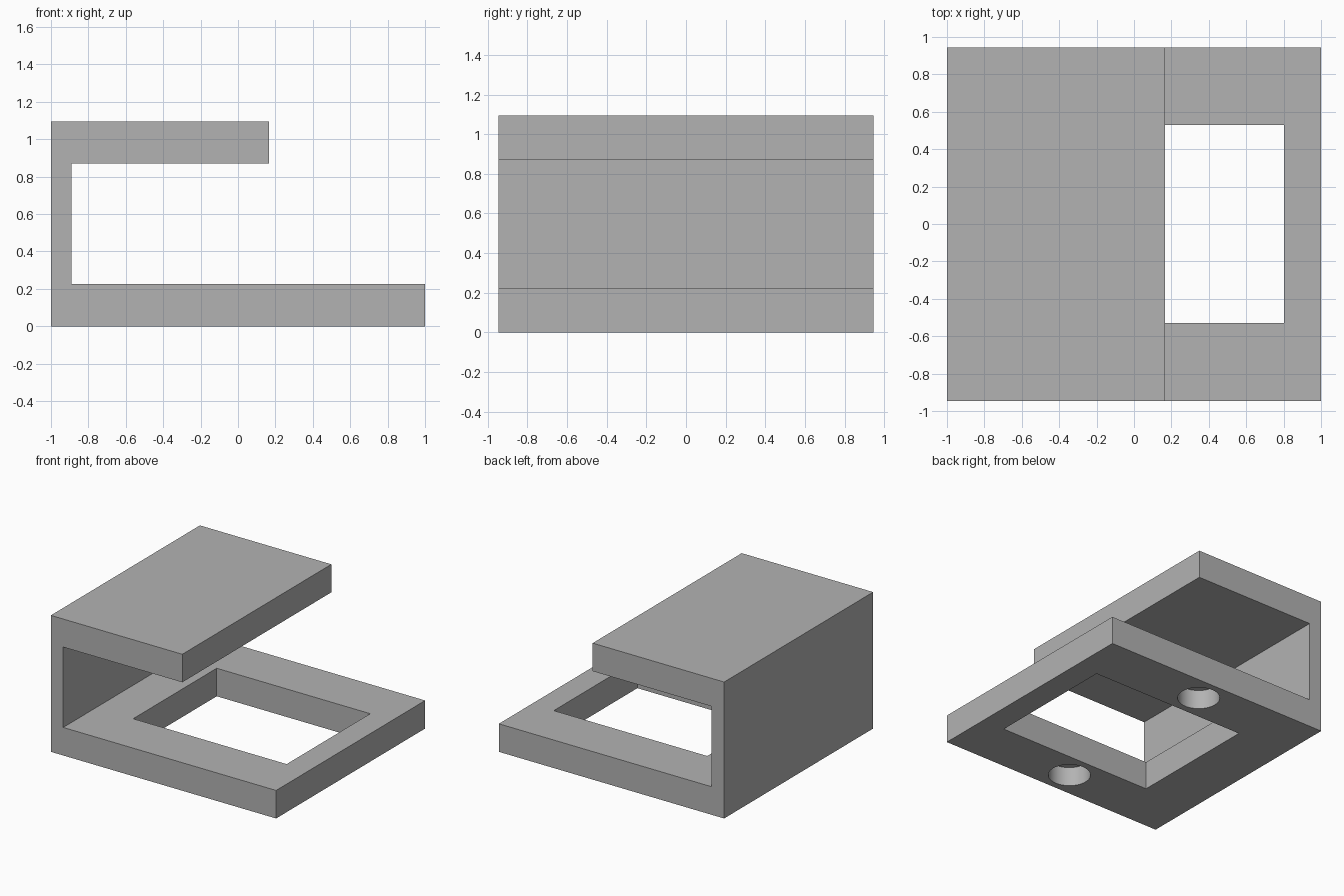
import bpy
import bmesh
import math

# Remove the default cube
default = bpy.data.objects.get("Cube")
if default:
    bpy.data.objects.remove(default, do_unlink=True)

HALF_DEPTH = 0.945
BASE_TOP = 0.225

grey = bpy.data.materials.new("light_grey")
grey.use_nodes = True
colour = (0.45, 0.45, 0.45, 1)
grey.diffuse_color = colour
grey.node_tree.nodes["Principled BSDF"].inputs["Base Color"].default_value = colour


def cut(target, cutter):
    """Subtract a hidden helper from the target and apply it."""
    cutter.data.materials.append(grey)
    cutter.hide_render = True
    mod = target.modifiers.new("cut", 'BOOLEAN')
    mod.operation = 'DIFFERENCE'
    mod.solver = 'EXACT'
    mod.object = cutter
    bpy.context.view_layer.objects.active = target
    bpy.ops.object.modifier_apply(modifier=mod.name)
    bpy.data.objects.remove(cutter, do_unlink=True)


# C-shaped bracket: side profile extruded along y
profile = [(-1, 0), (1, 0), (1, BASE_TOP), (-0.89, BASE_TOP),
           (-0.89, 0.87), (0.167, 0.87), (0.167, 1.095), (-1, 1.095)]
bm = bmesh.new()
face = bm.faces.new([bm.verts.new((x, -HALF_DEPTH, z)) for x, z in profile])
extruded = bmesh.ops.extrude_face_region(bm, geom=[face])["geom"]
bmesh.ops.translate(bm, vec=(0, 2 * HALF_DEPTH, 0),
                    verts=[v for v in extruded if isinstance(v, bmesh.types.BMVert)])
bmesh.ops.recalc_face_normals(bm, faces=bm.faces)
mesh = bpy.data.meshes.new("bracket")
bm.to_mesh(mesh)
bm.free()
mesh.materials.append(grey)
bracket = bpy.data.objects.new("bracket", mesh)
bpy.context.collection.objects.link(bracket)

# Rectangular window through the base
left, right, half_width = -0.56, 0.803, 0.53
bpy.ops.mesh.primitive_cube_add(size=1, location=((left + right) / 2, 0, BASE_TOP / 2))
window = bpy.context.object
window.name = "window_cutter"
window.scale = (right - left, 2 * half_width, 0.4)
cut(bracket, window)

# Two blind round holes in the underside
hole_depth = 0.153
for side in (-1, 1):
    bpy.ops.mesh.primitive_cylinder_add(vertices=64, radius=0.155, depth=2 * hole_depth,
                                        location=(0, side * 0.738, 0))
    bpy.context.object.name = "hole_cutter"
    cut(bracket, bpy.context.object)

# Smooth hole walls, sharp edges elsewhere
bpy.ops.object.select_all(action='DESELECT')
bracket.select_set(True)
bpy.context.view_layer.objects.active = bracket
bpy.ops.object.shade_smooth_by_angle(angle=math.radians(30))
